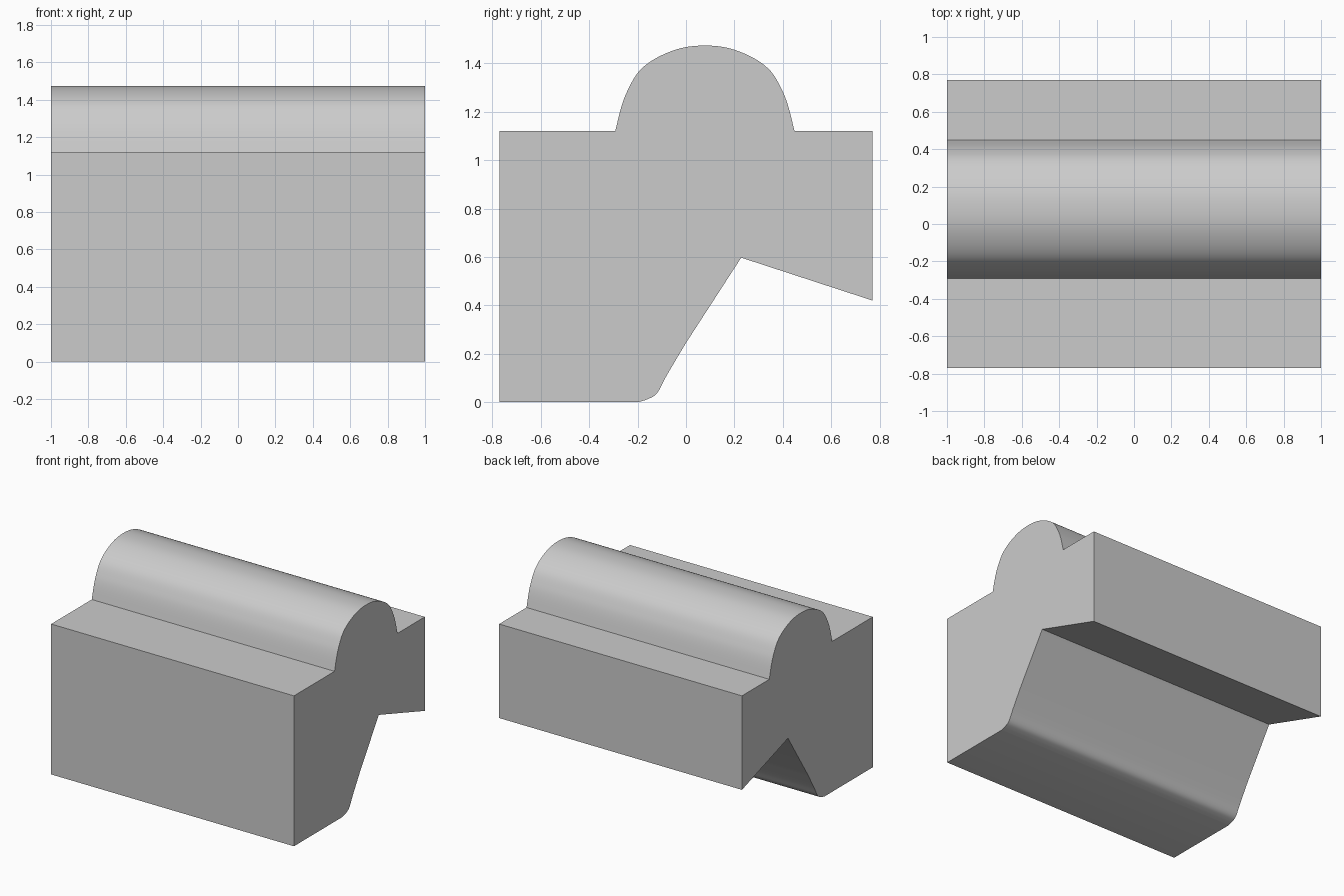
import bpy, bmesh

if "Cube" in bpy.data.objects:
    bpy.data.objects.remove(bpy.data.objects["Cube"])

HALF_LENGTH = 1.0
ARCH_Y, ARCH_Z = 0.078, 1.12


def smooth_path(pts, steps=5):
    """Catmull-Rom curve through a few points."""
    p = [pts[0]] + pts + [pts[-1]]
    out = []
    for i in range(1, len(p) - 2):
        for s in range(steps):
            t = s / steps
            out.append(tuple(
                0.5 * (2 * b + (c - a) * t + (2 * a - 5 * b + 4 * c - d) * t * t
                       + (3 * b - a - 3 * c + d) * t ** 3)
                for a, b, c, d in zip(p[i - 1], p[i], p[i + 1], p[i + 2])))
    return out + [pts[-1]]


# Rounded ridge: half outline (offset, height), mirrored about its centre
half = [(0.37, 0), (0.345, 0.10), (0.318, 0.17), (0.272, 0.247),
        (0.20, 0.302), (0.10, 0.342), (0, 0.353)]
arch = half + [(-y, z) for y, z in reversed(half[:-1])]
ridge = [(ARCH_Y + y, ARCH_Z + z) for y, z in smooth_path(arch)]

# Rounded toe and slope leading up to the notch
toe = smooth_path([(-0.20, 0), (-0.16, 0.012), (-0.12, 0.037),
                   (-0.08, 0.11), (0.0, 0.245)], 4)

# Full side outline, counter-clockwise in (y, z)
profile = ([(-0.77, 0)] + toe + [(0.228, 0.597), (0.77, 0.42), (0.77, ARCH_Z)]
           + ridge + [(-0.77, ARCH_Z)])

# Extrude the outline along x
bm = bmesh.new()
face = bm.faces.new([bm.verts.new((-HALF_LENGTH, y, z)) for y, z in profile])
ext = bmesh.ops.extrude_face_region(bm, geom=[face], use_keep_orig=True)
moved = [g for g in ext["geom"] if isinstance(g, bmesh.types.BMVert)]
bmesh.ops.translate(bm, verts=moved, vec=(2 * HALF_LENGTH, 0, 0))
bmesh.ops.recalc_face_normals(bm, faces=bm.faces)

mesh = bpy.data.meshes.new("ridged_block")
bm.to_mesh(mesh)
bm.free()
block = bpy.data.objects.new("ridged_block", mesh)
bpy.context.collection.objects.link(block)

# Smooth the ridge and toe, keep the block edges sharp
bpy.context.view_layer.objects.active = block
block.select_set(True)
bpy.ops.object.shade_smooth_by_angle(angle=0.5)
